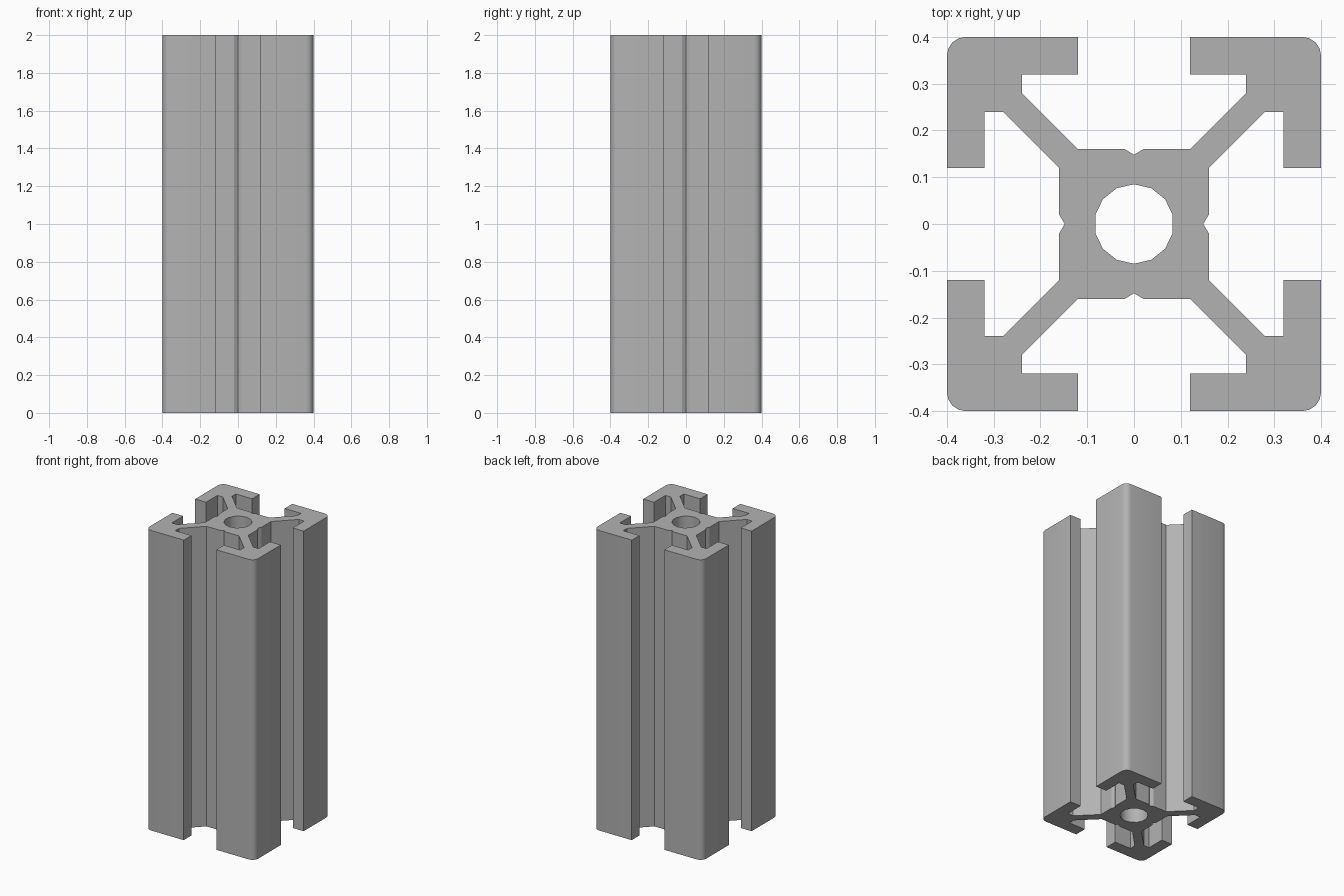
import bpy
import bmesh
from math import sin, cos, pi, radians
from mathutils import Matrix, Vector

cube = bpy.data.objects.get("Cube")
if cube:
    bpy.data.objects.remove(cube, do_unlink=True)

HEIGHT = 2.0
HALF = 0.4
CORNER = 0.04
CORNER_STEPS = 4
BORE_RADIUS = 0.085
BORE_SIDES = 14

# Brushed grey metal
metal = bpy.data.materials.new("grey_aluminium")
metal.use_nodes = True
colour = (0.45, 0.45, 0.45, 1)
metal.diffuse_color = colour
metal.node_tree.nodes["Principled BSDF"].inputs["Base Color"].default_value = colour


def quarter_outline():
    """One quarter of the outline, from one groove to the next."""
    groove = Vector((0.148, 0))
    side = [Vector(p) for p in ((0.16, 0.02), (0.16, 0.12), (0.28, 0.24),
                                (0.32, 0.24), (0.32, 0.12), (HALF, 0.12))]
    c = HALF - CORNER
    arc = []
    for i in range(CORNER_STEPS + 1):
        a = pi / 2 * i / CORNER_STEPS
        arc.append(Vector((c + CORNER * cos(a), c + CORNER * sin(a))))
    return [groove] + side + arc + [p.yx for p in reversed(side)]


def add_loop(bm, points):
    verts = [bm.verts.new((p.x, p.y, 0)) for p in points]
    return [bm.edges.new((v, verts[i - 1])) for i, v in enumerate(verts)]


# Cross-section: four turned quarters around a central bore
outline = []
for turn in range(4):
    rotation = Matrix.Rotation(turn * pi / 2, 2)
    outline += [rotation @ p for p in quarter_outline()]
bore = []
for i in range(BORE_SIDES):
    a = pi / 2 + 2 * pi * i / BORE_SIDES
    bore.append(Vector((BORE_RADIUS * cos(a), BORE_RADIUS * sin(a))))

# Fill the section and extrude it to full height
bm = bmesh.new()
edges = add_loop(bm, outline) + add_loop(bm, bore)
bmesh.ops.triangle_fill(bm, edges=edges, use_beauty=True, normal=(0, 0, 1))
result = bmesh.ops.extrude_face_region(bm, geom=bm.faces[:], use_keep_orig=True)
top = [g for g in result["geom"] if isinstance(g, bmesh.types.BMVert)]
bmesh.ops.translate(bm, verts=top, vec=(0, 0, HEIGHT))
bmesh.ops.recalc_face_normals(bm, faces=bm.faces[:])

mesh = bpy.data.meshes.new("slotted_rail")
bm.to_mesh(mesh)
bm.free()
mesh.materials.append(metal)
rail = bpy.data.objects.new("slotted_rail", mesh)
bpy.context.collection.objects.link(rail)

# Smooth the rounded corners and bore, keep the rest crisp
bpy.ops.object.select_all(action="DESELECT")
rail.select_set(True)
bpy.context.view_layer.objects.active = rail
bpy.ops.object.shade_smooth_by_angle(angle=radians(30))
